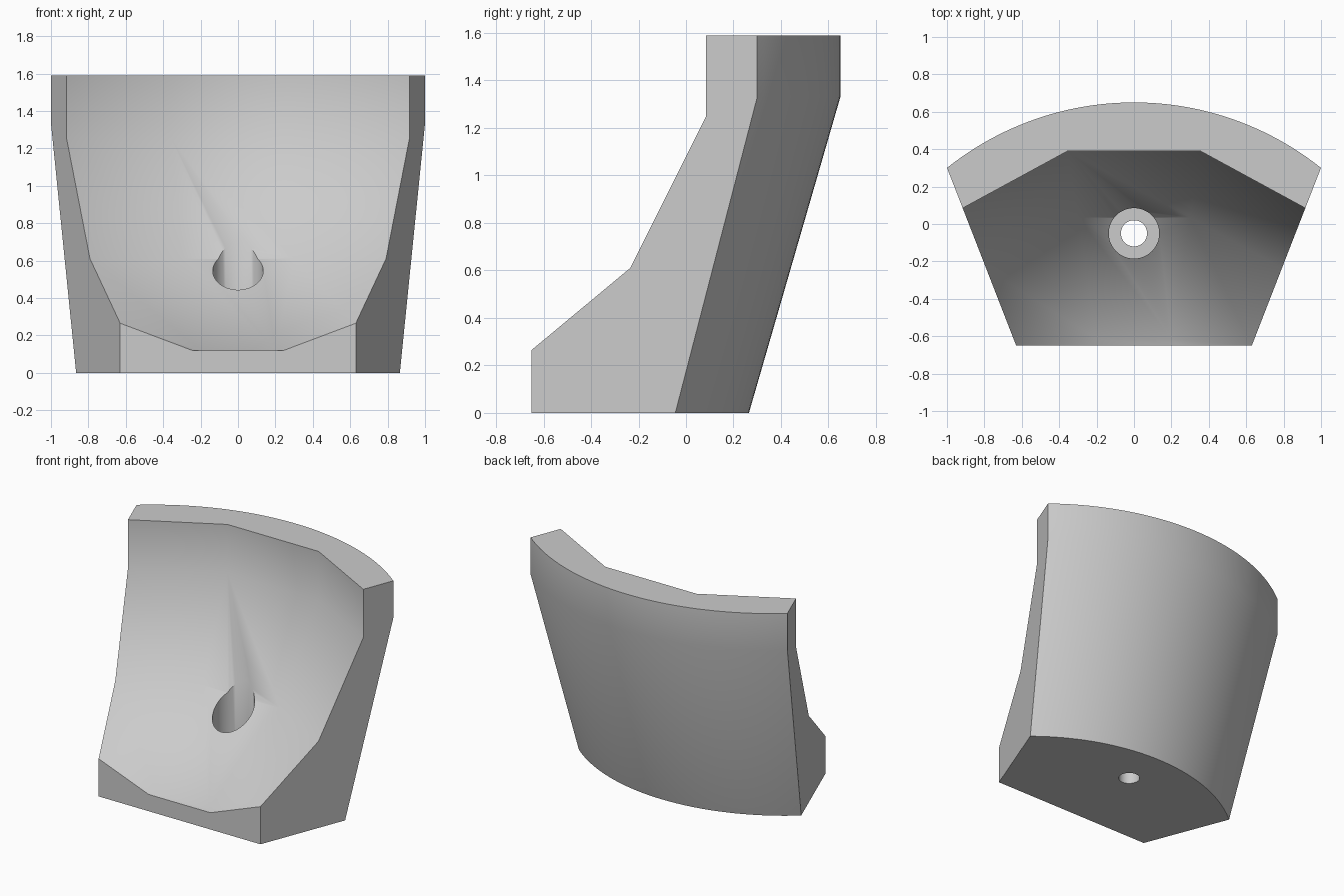
import bpy, bmesh, math

cube = bpy.data.objects.get("Cube")
if cube:
    bpy.data.objects.remove(cube)

grey = bpy.data.materials.new("plain grey")
grey.use_nodes = True
colour = (0.6, 0.6, 0.6, 1)
grey.diffuse_color = colour
grey.node_tree.nodes["Principled BSDF"].inputs["Base Color"].default_value = colour

FRONT = -0.65
SEGMENTS = 48


def side_x(y):
    """Half width of the wedge, set by its upright slanted side planes."""
    return 0.63 + 0.389 * (y - FRONT)


def back_arc(peak, end, z):
    """Points of a circular arc from the left side to the right side."""
    half, rise = side_x(end), peak - end
    radius = (half ** 2 + rise ** 2) / (2 * rise)
    sweep = math.asin(half / radius)
    angles = [sweep * (1 - 2 * i / SEGMENTS) for i in range(SEGMENTS + 1)]
    return [(radius * math.sin(a), peak - radius + radius * math.cos(a), z)
            for a in angles]


def bowl_row(side_y, side_z, mid_x, mid_y, mid_z):
    """Four points across the hollow, from left to right."""
    s = side_x(side_y)
    return [(s, side_y, side_z), (mid_x, mid_y, mid_z),
            (-mid_x, mid_y, mid_z), (-s, side_y, side_z)]


bm = bmesh.new()


def add_row(points):
    return [bm.verts.new(p) for p in points]


def strip(a, b):
    for i in range(len(a) - 1):
        bm.faces.new((a[i], a[i + 1], b[i + 1], b[i]))


# Curved leaning back with an upright upper band
back = [add_row(back_arc(*r)) for r in
        ((0.265, -0.045, 0), (0.65, 0.30, 1.33), (0.65, 0.30, 1.59))]
strip(back[0], back[1])
strip(back[1], back[2])

# Faceted hollow front
bowl = [add_row(bowl_row(*r)) for r in (
    (FRONT, 0.265, 0.24, FRONT, 0.118),
    (-0.235, 0.61, 0.30, 0.035, 0.61),
    (0.085, 1.25, 0.355, 0.39, 1.25),
    (0.085, 1.59, 0.355, 0.39, 1.59))]
lip = [bowl[0][0], bm.verts.new((0.2, -0.615, 0.118)),
       bm.verts.new((-0.2, -0.615, 0.118)), bowl[0][3]]
bm.faces.new((lip[0], bowl[0][1], lip[1]))
bm.faces.new((bowl[0][1], bowl[0][2], lip[2], lip[1]))
bm.faces.new((lip[3], lip[2], bowl[0][2]))
for low, high in zip([lip] + bowl[1:3], bowl[1:]):
    strip(low, high)

# Front edge, base, top and the two sides
toe = add_row([(side_x(FRONT), FRONT, 0), (-side_x(FRONT), FRONT, 0)])
bm.faces.new(toe + bowl[0][::-1])
bm.faces.new(toe + back[0][::-1])
bm.faces.new(bowl[3] + back[2][::-1])
for corner, end in ((toe[0], 0), (toe[1], -1)):
    bm.faces.new([corner] + [r[end] for r in bowl]
                 + [r[end] for r in reversed(back)])
bmesh.ops.recalc_face_normals(bm, faces=bm.faces)

mesh = bpy.data.meshes.new("curved_block")
bm.to_mesh(mesh)
bm.free()
block = bpy.data.objects.new("curved_block", mesh)
bpy.context.collection.objects.link(block)
mesh.materials.append(grey)


# Counterbored screw hole
def drill(name, radius, bottom, top):
    bpy.ops.mesh.primitive_cylinder_add(
        vertices=48, radius=radius, depth=top - bottom,
        location=(0, -0.05, (top + bottom) / 2))
    cutter = bpy.context.object
    cutter.name = name
    cutter.hide_render = True
    cutter.data.materials.append(grey)
    mod = block.modifiers.new(name, "BOOLEAN")
    mod.operation = "DIFFERENCE"
    mod.solver = "EXACT"
    mod.object = cutter
    bpy.ops.object.select_all(action="DESELECT")
    block.select_set(True)
    bpy.context.view_layer.objects.active = block
    bpy.ops.object.modifier_apply(modifier=name)
    bpy.data.objects.remove(cutter)


drill("screw_head_cutter", 0.135, 0.2, 1.2)
drill("screw_shaft_cutter", 0.07, -0.2, 0.5)

bpy.ops.object.shade_smooth_by_angle(angle=math.radians(40))
